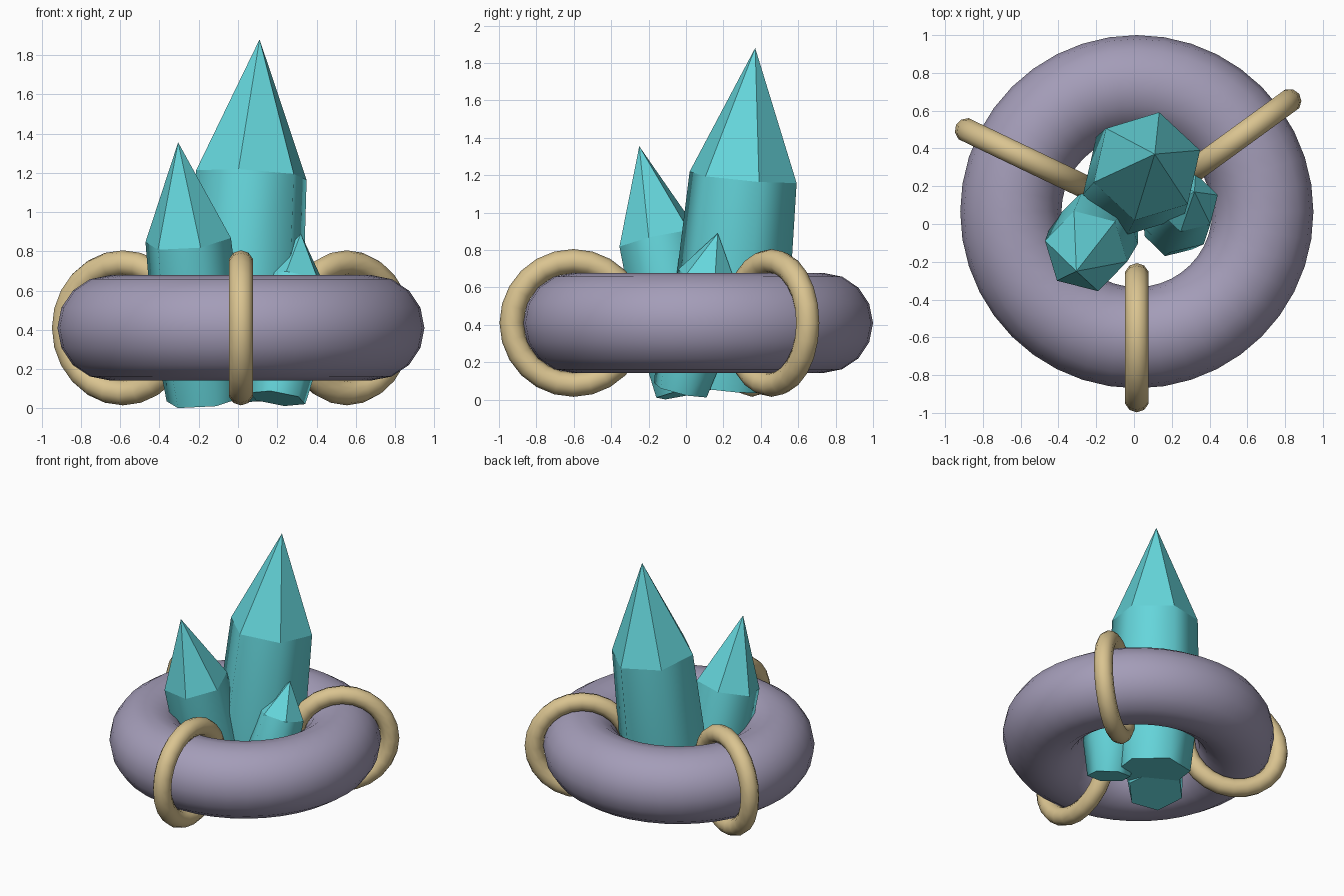
import bpy, bmesh, math
from mathutils import Vector, Matrix

cube = bpy.data.objects.get("Cube")
if cube:
    bpy.data.objects.remove(cube, do_unlink=True)


def material(name, rgb):
    m = bpy.data.materials.new(name)
    m.use_nodes = True
    m.diffuse_color = (*rgb, 1)
    m.node_tree.nodes["Principled BSDF"].inputs["Base Color"].default_value = (*rgb, 1)
    return m


PURPLE = material("dusty purple", (0.37, 0.335, 0.48))
TAN = material("tan", (0.70, 0.55, 0.28))
TEAL = material("teal crystal", (0.13, 0.67, 0.71))

CENTRE = Vector((0.015, 0.065, 0.41))
RING_RADIUS = 0.667


def torus(name, mat, major, minor, segs, sides, location, rotation=(0, 0, 0)):
    bpy.ops.mesh.primitive_torus_add(
        major_radius=major, minor_radius=minor, major_segments=segs,
        minor_segments=sides, location=location, rotation=rotation)
    ob = bpy.context.object
    ob.name = name
    ob.data.materials.append(mat)
    bpy.ops.object.shade_smooth()


def crystal(name, base, tip, turn, base_r, mid_r, shoulder_r, shoulder_at):
    """Leaning six-sided column with smooth sides and a faceted point."""
    base, tip = Vector(base), Vector(tip)
    axis = tip - base
    length = axis.length
    bm = bmesh.new()
    rings = []
    for at, r in ((0, base_r), (0.28, mid_r), (shoulder_at, shoulder_r)):
        ring = []
        for i in range(6):
            a = math.radians(turn + 60 * i)
            ring.append(bm.verts.new((r * math.cos(a), r * math.sin(a), at * length)))
        rings.append(ring)
    point = bm.verts.new((0, 0, length))
    bm.faces.new(rings[0][::-1])
    for i in range(6):
        j = (i + 1) % 6
        for low, high in zip(rings, rings[1:]):
            side = bm.faces.new((low[i], low[j], high[j], high[i]))
            side.smooth = True
        bm.faces.new((rings[-1][i], rings[-1][j], point))
    lean = Vector((0, 0, 1)).rotation_difference(axis).to_matrix().to_4x4()
    bm.transform(Matrix.Translation(base) @ lean)
    mesh = bpy.data.meshes.new(name)
    bm.to_mesh(mesh)
    bm.free()
    mesh.materials.append(TEAL)
    ob = bpy.data.objects.new(name, mesh)
    bpy.context.collection.objects.link(ob)


# Large lying ring
torus("main_ring", PURPLE, RING_RADIUS, 0.268, 40, 16, CENTRE)

# Three upright loops threaded round the main ring
for name, angle in (("front_loop", 270), ("right_loop", 154.4), ("left_loop", 36)):
    a = math.radians(angle)
    spot = CENTRE + RING_RADIUS * Vector((math.cos(a), math.sin(a), 0))
    torus(name, TAN, 0.33, 0.065, 24, 10, spot, (math.pi / 2, 0, a))

# Crystal cluster in the middle
crystal("large_crystal", (0, 0.2, 0.06), (0.11, 0.37, 1.88), 17, 0.26, 0.315, 0.295, 0.62)
crystal("medium_crystal", (-0.17, 0.03, 0.045), (-0.305, -0.25, 1.355), -14, 0.2, 0.235, 0.225, 0.62)
crystal("small_crystal", (0.2, -0.03, 0.05), (0.32, 0.17, 0.89), 15, 0.15, 0.19, 0.165, 0.72)
